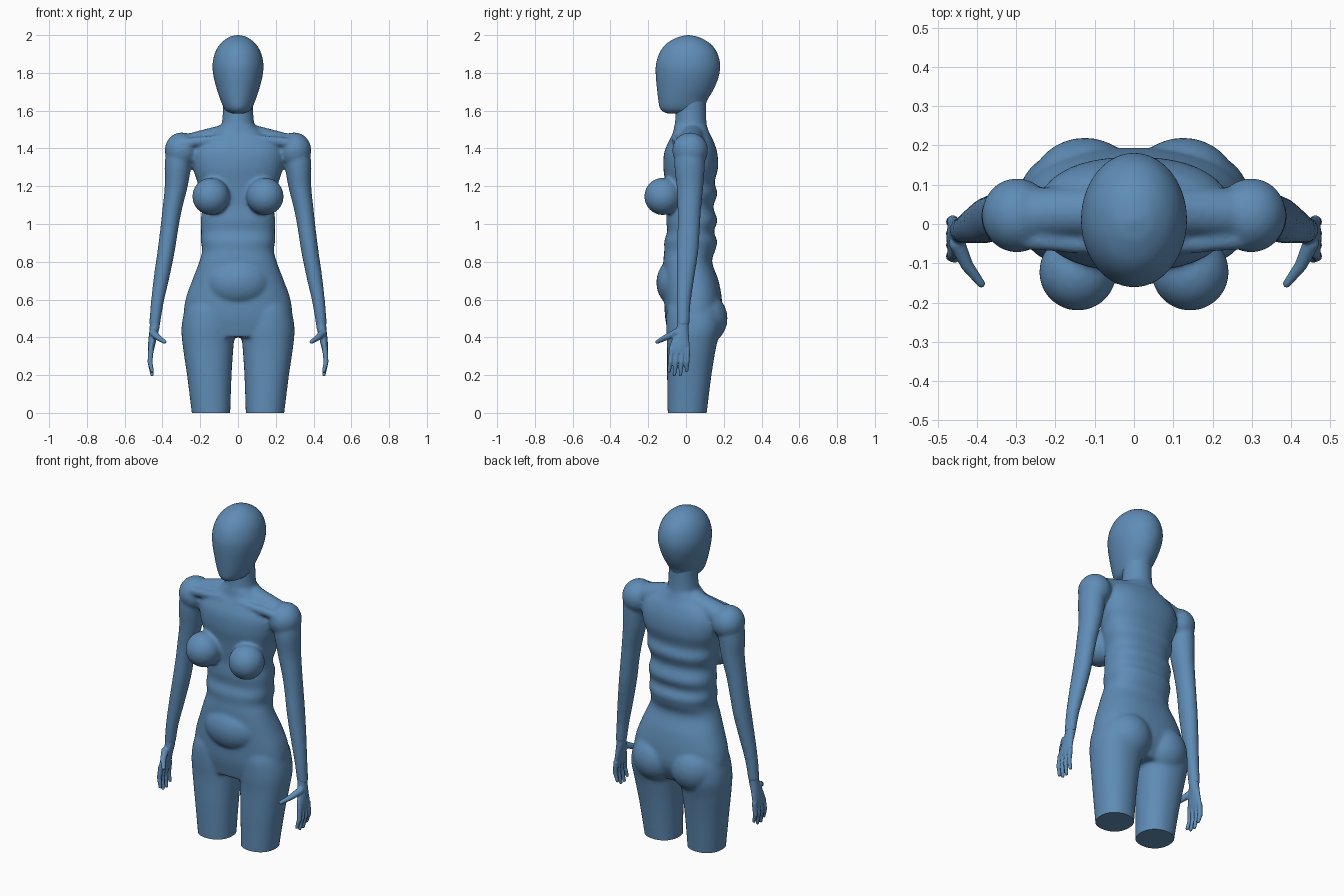
import bpy, bmesh, math
from mathutils import Vector, Matrix

cube = bpy.data.objects.get("Cube")
if cube:
    bpy.data.objects.remove(cube, do_unlink=True)

skin = bpy.data.materials.new("matte blue")
skin.use_nodes = True
BLUE = (0.115, 0.265, 0.47, 1)
skin.diffuse_color = BLUE
skin.node_tree.nodes["Principled BSDF"].inputs["Base Color"].default_value = BLUE


def spline(rows, steps=5):
    """Smooth interpolation through rows of numbers."""
    out = []
    for i in range(len(rows) - 1):
        a, b = rows[max(i - 1, 0)], rows[i]
        c, d = rows[i + 1], rows[min(i + 2, len(rows) - 1)]
        for s in range(steps):
            t = s / steps
            out.append([q + t / 2 * (r - p + t * (2 * p - 5 * q + 4 * r - w + t * (3 * (q - r) + w - p)))
                        for p, q, r, w in zip(a, b, c, d)])
    return out + [list(rows[-1])]


def loft(bm, rows, side=1, power=2, n=40):
    """Closed stack of horizontal ovals; each row is z, centre x, half width, front y, back y."""
    rings = []
    for z, cx, hx, front, back in spline(rows):
        ring = []
        for k in range(n):
            a = math.tau * k / n
            c, s = math.cos(a), math.sin(a)
            x = cx + math.copysign(abs(c) ** (2 / power), c) * hx
            y = (front + back) / 2 + math.copysign(abs(s) ** (2 / power), s) * (back - front) / 2
            ring.append(bm.verts.new((side * x, y, z)))
        rings.append(ring)
    faces = [bm.faces.new((lo[k], lo[(k + 1) % n], hi[(k + 1) % n], hi[k]))
             for lo, hi in zip(rings, rings[1:]) for k in range(n)]
    faces += [bm.faces.new(rings[0][::-1]), bm.faces.new(rings[-1])]
    bmesh.ops.recalc_face_normals(bm, faces=faces)


def ball(bm, centre, radii):
    m = Matrix.Translation(centre) @ Matrix.Diagonal((*radii, 1))
    bmesh.ops.create_uvsphere(bm, u_segments=32, v_segments=20, radius=1, matrix=m)


def limb(bm, p, q, r1, r2):
    """Tapered rod with round ends."""
    p, q = Vector(p), Vector(q)
    d = q - p
    m = Matrix.Translation((p + q) / 2) @ d.to_track_quat('Z', 'Y').to_matrix().to_4x4()
    bmesh.ops.create_cone(bm, cap_ends=True, segments=20, radius1=r1, radius2=r2, depth=d.length, matrix=m)
    ball(bm, p, (r1,) * 3)
    ball(bm, q, (r2,) * 3)


def finish(name, bm, voxel=0, smooth=0, cut=False):
    me = bpy.data.meshes.new(name)
    bm.to_mesh(me)
    bm.free()
    ob = bpy.data.objects.new(name, me)
    bpy.context.collection.objects.link(ob)
    bpy.ops.object.select_all(action='DESELECT')
    ob.select_set(True)
    bpy.context.view_layer.objects.active = ob
    if voxel:
        mod = ob.modifiers.new("skin", 'REMESH')
        mod.mode, mod.voxel_size = 'VOXEL', voxel
        bpy.ops.object.modifier_apply(modifier=mod.name)
        mod = ob.modifiers.new("soften", 'SMOOTH')
        mod.factor, mod.iterations = 0.5, smooth
        bpy.ops.object.modifier_apply(modifier=mod.name)
    if cut:
        # Trim the thighs flat at the ground
        bm = bmesh.new()
        bm.from_mesh(ob.data)
        geom = bm.verts[:] + bm.edges[:] + bm.faces[:]
        res = bmesh.ops.bisect_plane(bm, geom=geom, plane_co=(0, 0, 0), plane_no=(0, 0, 1), clear_inner=True)
        rim = [e for e in res["geom_cut"] if isinstance(e, bmesh.types.BMEdge)]
        bmesh.ops.holes_fill(bm, edges=rim, sides=0)
        bm.to_mesh(ob.data)
        bm.free()
    ob.data.materials.clear()
    ob.data.materials.append(skin)
    bpy.ops.object.shade_smooth_by_angle(angle=math.radians(50))


# Torso with gentle rib and waist ripples
body = bmesh.new()
torso = [
    (.40, .24, -.09, .14), (.50, .285, -.11, .19), (.60, .278, -.115, .19),
    (.70, .243, -.12, .172), (.80, .205, -.12, .138), (.86, .19, -.115, .155),
    (.91, .197, -.115, .165), (.96, .195, -.10, .148), (1.02, .198, -.105, .166),
    (1.09, .19, -.10, .145), (1.16, .208, -.105, .166), (1.22, .215, -.11, .152),
    (1.30, .24, -.12, .17), (1.38, .245, -.115, .165), (1.44, .21, -.09, .145),
    (1.48, .14, -.07, .125), (1.52, .09, -.062, .11)]
loft(body, [(z, 0, hx, f, b) for z, hx, f, b in torso], power=2.35)
ball(body, (0, -.04, .69), (.175, .117, .135))

# Neck
loft(body, [(1.42, 0, .10, -.07, .12), (1.52, 0, .087, -.06, .11), (1.60, 0, .08, -.055, .106),
            (1.72, 0, .08, -.055, .106)])

thigh = [(-.04, .142, .10, -.095, .105), (0, .143, .102, -.097, .11), (.20, .152, .118, -.10, .135),
         (.35, .158, .134, -.10, .16), (.45, .157, .142, -.105, .185), (.55, .15, .13, -.10, .18),
         (.62, .14, .10, -.07, .15)]
arm = [(1.42, .305, .07, -.05, .095), (1.32, .317, .071, -.062, .10), (1.20, .327, .061, -.05, .092),
       (1.08, .348, .052, -.045, .08), (.98, .363, .048, -.045, .074), (.86, .38, .046, -.05, .066),
       (.72, .404, .042, -.05, .045), (.58, .428, .034, -.05, .025), (.46, .442, .029, -.048, .018)]
for s in (1, -1):
    loft(body, thigh, side=s, power=2.2)
    loft(body, arm, side=s)
    # Seat, chest and shoulder masses
    ball(body, (s * .125, .09, .50), (.14, .13, .14))
    ball(body, (s * .143, -.122, 1.146), (.099, .099, .099))
    ball(body, (s * .298, .022, 1.39), (.09, .095, .095))
    # Shoulder slope and collar bone
    limb(body, (s * .04, .035, 1.47), (s * .27, .025, 1.41), .065, .066)
    limb(body, (s * .05, -.06, 1.455), (s * .27, -.04, 1.43), .022, .026)
finish("body", body, voxel=.009, smooth=10, cut=True)

# Head: smooth egg with a projecting face and jaw
head = bmesh.new()
skull = [(1.586, .03, -.10, .03), (1.598, .06, -.125, .075), (1.62, .077, -.14, .098),
         (1.66, .094, -.147, .115), (1.72, .114, -.154, .15), (1.79, .131, -.16, .175),
         (1.85, .134, -.158, .18), (1.91, .12, -.138, .163), (1.955, .092, -.103, .128),
         (1.985, .055, -.052, .078), (1.996, .026, -.015, .04), (2.0, .004, .007, .017)]
loft(head, [(z, 0, hx, f, b) for z, hx, f, b in skull], n=56)
finish("head", head)

# Hands: wrist and palm, four curled fingers and a thumb
for s, name in ((1, "left_hand"), (-1, "right_hand")):
    hand = bmesh.new()
    loft(hand, [(.50, .438, .027, -.046, .016), (.45, .442, .026, -.05, .014), (.40, .451, .022, -.07, .016),
                (.35, .459, .018, -.088, .02), (.315, .463, .013, -.088, .018)], side=s, n=24)
    for root, tip, low in ((-.075, -.09, .222), (-.046, -.062, .203), (-.018, -.03, .203), (.008, .003, .225)):
        mid = (s * .466, (root + tip) / 2, .27)
        limb(hand, (s * .461, root, .335), mid, .0145, .013)
        limb(hand, mid, (s * .455, tip, low), .013, .0095)
    limb(hand, (s * .45, -.05, .425), (s * .425, -.105, .40), .021, .016)
    limb(hand, (s * .425, -.105, .40), (s * .389, -.152, .376), .016, .0105)
    finish(name, hand, voxel=.004, smooth=4)
